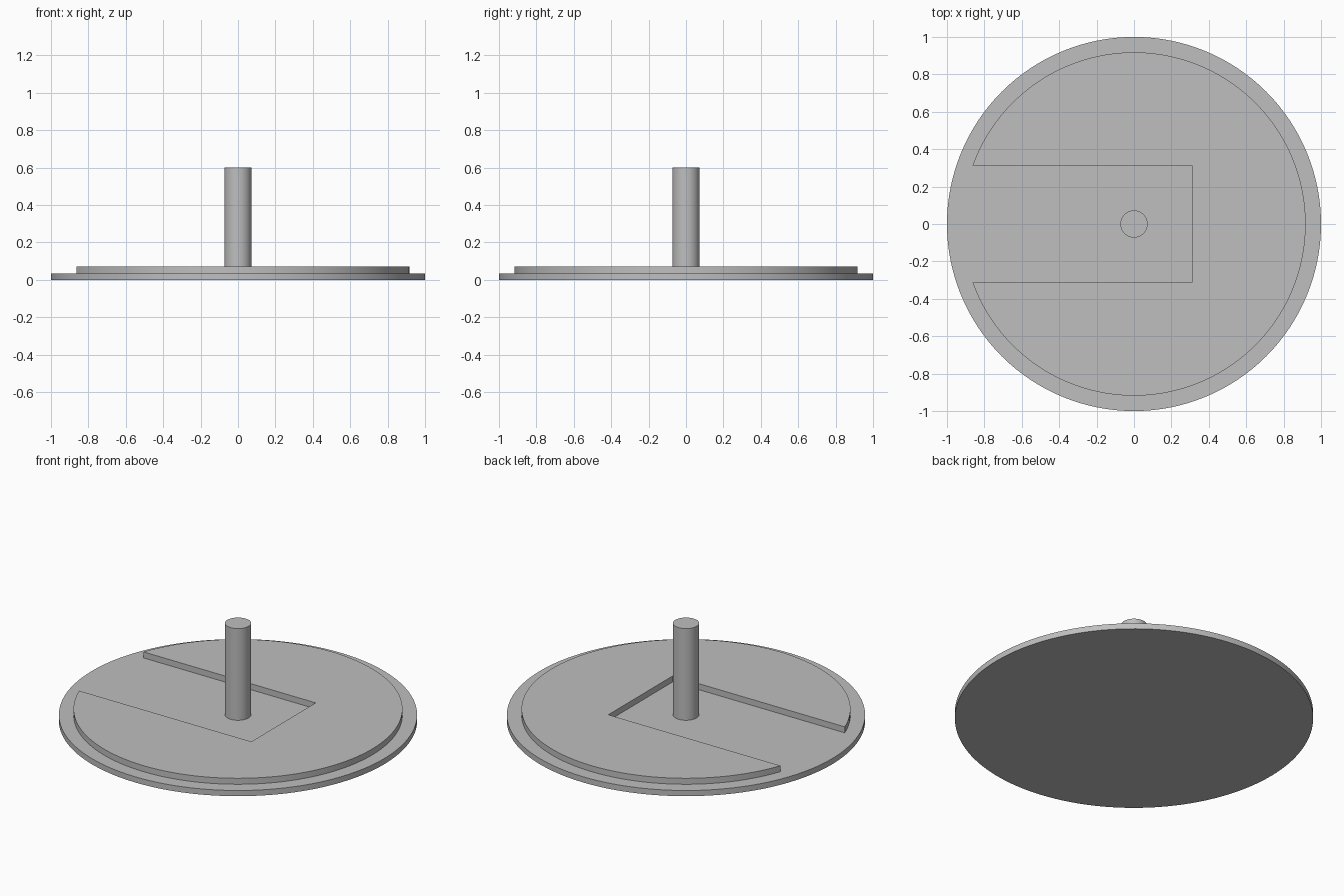
import bpy, bmesh, math

if "Cube" in bpy.data.objects:
    bpy.data.objects.remove(bpy.data.objects["Cube"])

grey = bpy.data.materials.new("light_grey")
grey.diffuse_color = (0.52, 0.52, 0.52, 1)
grey.use_nodes = True
grey.node_tree.nodes["Principled BSDF"].inputs["Base Color"].default_value = grey.diffuse_color


def arc(radius, start, end, steps):
    return [(radius * math.cos(start + (end - start) * i / steps),
             radius * math.sin(start + (end - start) * i / steps))
            for i in range(steps + 1)]


def extrude_profile(name, points, z0, z1):
    """Closed solid from a counter-clockwise outline."""
    bm = bmesh.new()
    low = [bm.verts.new((x, y, z0)) for x, y in points]
    high = [bm.verts.new((x, y, z1)) for x, y in points]
    bm.faces.new(low[::-1])
    bm.faces.new(high)
    n = len(points)
    for i in range(n):
        j = (i + 1) % n
        bm.faces.new((low[i], low[j], high[j], high[i]))
    mesh = bpy.data.meshes.new(name)
    bm.to_mesh(mesh)
    bm.free()
    mesh.materials.append(grey)
    obj = bpy.data.objects.new(name, mesh)
    bpy.context.collection.objects.link(obj)
    bpy.ops.object.select_all(action='DESELECT')
    obj.select_set(True)
    bpy.context.view_layer.objects.active = obj
    bpy.ops.object.shade_smooth_by_angle(angle=math.radians(30))
    return obj


BASE_TOP, PLATE_TOP = 0.035, 0.072

# Base disc
extrude_profile("base_disc", arc(1.0, 0, 2 * math.pi, 128)[:-1], 0, BASE_TOP)

# Raised plate with a rectangular slot open to the left
r, half, slot_end = 0.918, 0.313, 0.31
a = math.pi - math.asin(half / r)
outline = arc(r, -a, a, 116) + [(slot_end, half), (slot_end, -half)]
extrude_profile("slotted_plate", outline, BASE_TOP, PLATE_TOP)

# Central post standing in the slot
extrude_profile("centre_post", arc(0.073, 0, 2 * math.pi, 64)[:-1], BASE_TOP, 0.6)
